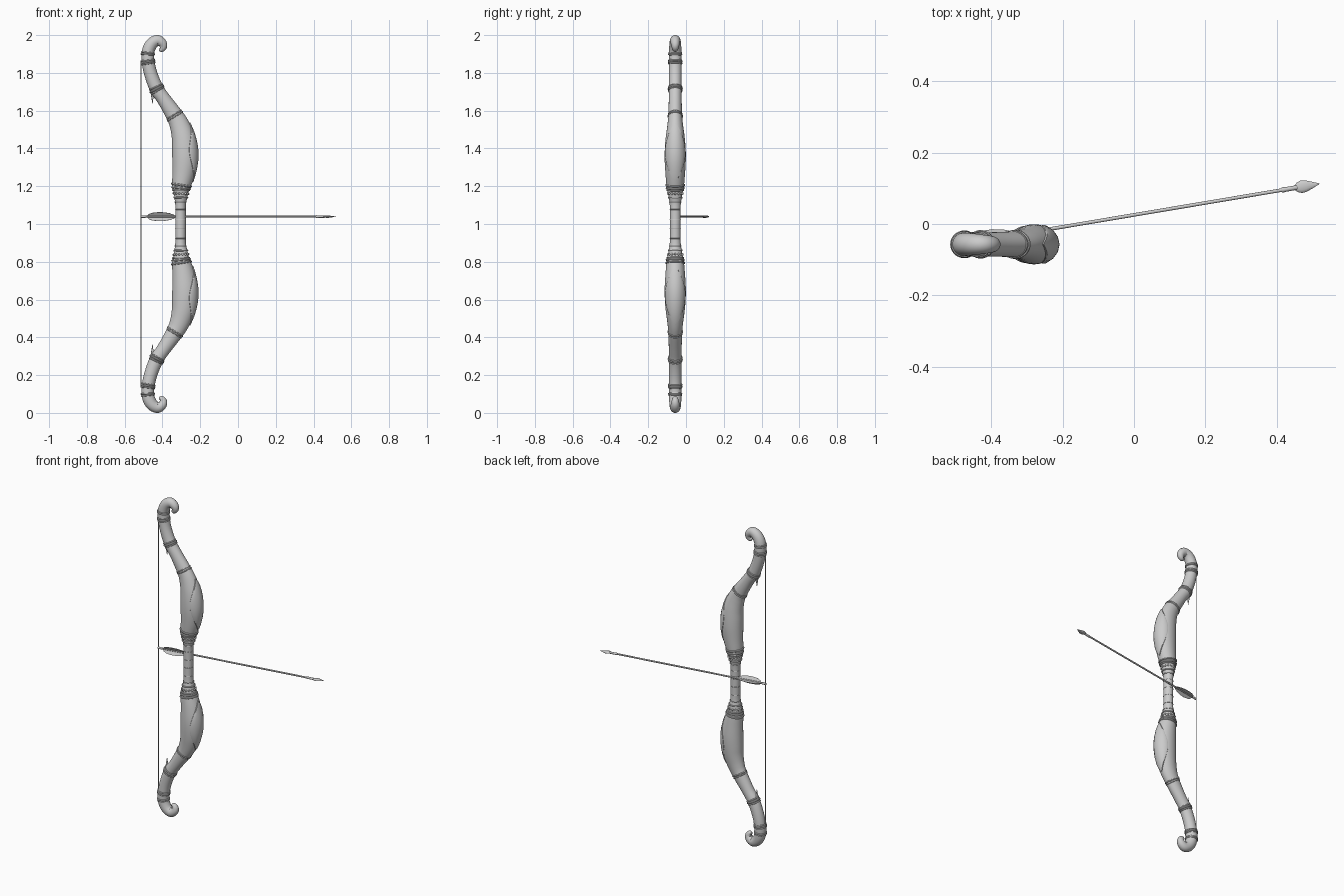
import bpy, bmesh, math
from mathutils import Vector, Matrix

if "Cube" in bpy.data.objects:
    bpy.data.objects.remove(bpy.data.objects["Cube"])

YC = -0.057   # bow mid-plane
# Upper half of the bow: x, z, in-plane radius, sideways radius
PTS = [(-.304, 1.0, .028, .028), (-.304, 1.10, .028, .029), (-.303, 1.14, .035, .035),
       (-.302, 1.17, .040, .040), (-.300, 1.20, .049, .046), (-.288, 1.27, .060, .052),
       (-.281, 1.34, .067, .056), (-.282, 1.40, .067, .055), (-.290, 1.46, .061, .050),
       (-.308, 1.52, .053, .042), (-.333, 1.57, .046, .037), (-.392, 1.66, .037, .034),
       (-.430, 1.715, .037, .034), (-.460, 1.79, .035, .034), (-.475, 1.855, .034, .034),
       (-.477, 1.905, .033, .033), (-.467, 1.938, .033, .032), (-.448, 1.962, .031, .030),
       (-.424, 1.971, .029, .027), (-.403, 1.959, .025, .024), (-.396, 1.941, .021, .020),
       (-.404, 1.925, .015, .015), (-.418, 1.922, .007, .007)]
LAST = len(PTS) - 1


def sample(t):
    """Smooth interpolation through the bow points."""
    t = max(0, min(LAST, t))
    i = min(int(t), LAST - 1)
    f = t - i
    a, b, c, d = (PTS[max(0, min(LAST, k))] for k in (i - 1, i, i + 1, i + 2))
    return [.5 * (2 * q + (r - p) * f + (2 * p - 5 * q + 4 * r - s) * f * f
                  + (3 * q - p - 3 * r + s) * f ** 3) for p, q, r, s in zip(a, b, c, d)]


def on_bow(t, ang, off=0.0, along=0.0):
    """Point on the bow surface; angle 0 is the outer (+x) side."""
    x, z, rx, ry = sample(t)
    a, b = sample(t - .02), sample(t + .02)
    T = Vector((b[0] - a[0], 0, b[1] - a[1])).normalized()
    if t <= 0:
        T = Vector((0, 0, 1))
    N = Vector((T.z, 0, -T.x))
    return (Vector((x, 0, z - 1)) + N * (rx + off) * math.cos(ang)
            + Vector((0, 1, 0)) * (ry + off) * math.sin(ang) + T * along)


def make(name, bm, mirror=True, angle=40):
    bmesh.ops.recalc_face_normals(bm, faces=bm.faces)
    me = bpy.data.meshes.new(name)
    bm.to_mesh(me)
    bm.free()
    ob = bpy.data.objects.new(name, me)
    bpy.context.collection.objects.link(ob)
    bpy.ops.object.select_all(action='DESELECT')
    ob.select_set(True)
    bpy.context.view_layer.objects.active = ob
    bpy.ops.object.shade_smooth_by_angle(angle=math.radians(angle))
    if mirror:
        ob.location = (0, YC, 1)
        m = ob.modifiers.new("mirror", 'MIRROR')
        m.use_axis = (False, False, True)
    return ob


def skin(bm, rows, wrap_v=True, wrap_u=False, caps=()):
    """Quad grid over rows of points."""
    vs = [[bm.verts.new(p) for p in r] for r in rows]
    n, m = len(vs), len(vs[0])
    for i in range(n if wrap_u else n - 1):
        for j in range(m if wrap_v else m - 1):
            k, l = (i + 1) % n, (j + 1) % m
            bm.faces.new((vs[i][j], vs[i][l], vs[k][l], vs[k][j]))
    for c in caps:
        bm.faces.new(vs[c])


def circle(n):
    return [2 * math.pi * i / n for i in range(n)]


# Bow body
bm = bmesh.new()
skin(bm, [[on_bow(i / 5, a) for a in circle(32)] for i in range(LAST * 5 + 1)], caps=(-1,))
make("bow_limbs", bm)

# Rings around the grip, limbs and tips: position along bow, thickness
RINGS = {"grip_rings": [(.3, .0015), (.75, .0015), (1.3, .003)],
         "collar_rings": [(2.0, .005), (3.35, .005), (3.75, .006), (4.1, .006)],
         "limb_rings": [(10, .004), (10.12, .003), (11.85, .004), (12.0, .006), (12.15, .004)],
         "tip_rings": [(13.9, .004), (14.05, .005), (14.2, .004), (14.85, .005), (15.05, .004)]}
for name, items in RINGS.items():
    bm = bmesh.new()
    for t, w in items:
        skin(bm, [[on_bow(t, a, w * math.cos(b), w * math.sin(b)) for b in circle(8)]
                  for a in circle(36)], wrap_u=True)
    make(name, bm)

# Beads on the collars
bm = bmesh.new()
for a in circle(14):
    bmesh.ops.create_uvsphere(bm, u_segments=10, v_segments=6, radius=.006,
                              matrix=Matrix.Translation(on_bow(2.7, a, .001)))
make("collar_beads", bm)

# Almond panels on the outer faces of the bulges
bm = bmesh.new()
rows = []
for i in range(33):
    u = i / 32
    half = math.radians(72) * max(math.sin(math.pi * u), .001) ** .85
    rows.append([on_bow(4.5 + 4.45 * u, v * half, o) for v, o in
                 [(-1, -.004), (-.97, .002), (-.9, .004), (-.6, .004), (-.3, .004), (0, .004),
                  (.3, .004), (.6, .004), (.9, .004), (.97, .002), (1, -.004)]])
skin(bm, rows, wrap_v=False)
make("limb_panels", bm)

# Thorns on the string side
bm = bmesh.new()
base, tip = Vector((-.453, 0, .705)), Vector((-.453, 0, .635))
axis = tip - base
bmesh.ops.create_cone(bm, cap_ends=True, segments=12, radius1=.011, radius2=.0005,
                      depth=axis.length, matrix=Matrix.Translation((base + tip) / 2)
                      @ axis.to_track_quat('Z', 'Y').to_matrix().to_4x4())
make("thorns", bm)

# Bowstring
bm = bmesh.new()
bmesh.ops.create_cone(bm, cap_ends=True, segments=8, radius1=.002, radius2=.002, depth=1.73)
string = make("bowstring", bm, mirror=False)
string.location = (-.513, YC, 1)


# Arrow parts, built along local x and turned into place
def place(ob):
    ob.location = (-.515, -.061, 1.039)
    ob.rotation_euler = (0, 0, math.atan(.168))


def turned(name, prof, flat=1.0, n=12, angle=40):
    bm = bmesh.new()
    skin(bm, [[(x, r * math.cos(a), r * flat * math.sin(a)) for a in circle(n)]
              for x, r in prof], caps=(0, -1))
    place(make(name, bm, mirror=False, angle=angle))


turned("arrow_shaft", [(.02, .005), (.98, .005)])
turned("arrow_nock", [(0, .005), (.004, .0065), (.022, .0065), (.03, .005)])
turned("arrow_sleeve", [(.94, .005), (.945, .0075), (.955, .0065), (.985, .0065), (.99, .004)])
turned("arrow_head", [(.978, .006), (.988, .014), (.998, .0175), (1.01, .0165),
                      (1.03, .009), (1.05, .0005)], flat=.36)

# Three feather vanes
bm = bmesh.new()
VANE = [(.033, .003), (.042, .015), (.06, .023), (.09, .027), (.125, .026),
        (.155, .020), (.175, .012), (.19, .003)]
for k in range(3):
    a = math.radians(120 * k)
    out, side = Vector((0, math.cos(a), math.sin(a))), Vector((0, -math.sin(a), math.cos(a)))
    rows = [[Vector((x, 0, 0)) + out * r + side * s for x, r in VANE] for s in (-.001, .001)]
    skin(bm, rows, caps=(0, 1))
place(make("arrow_vanes", bm, mirror=False))
